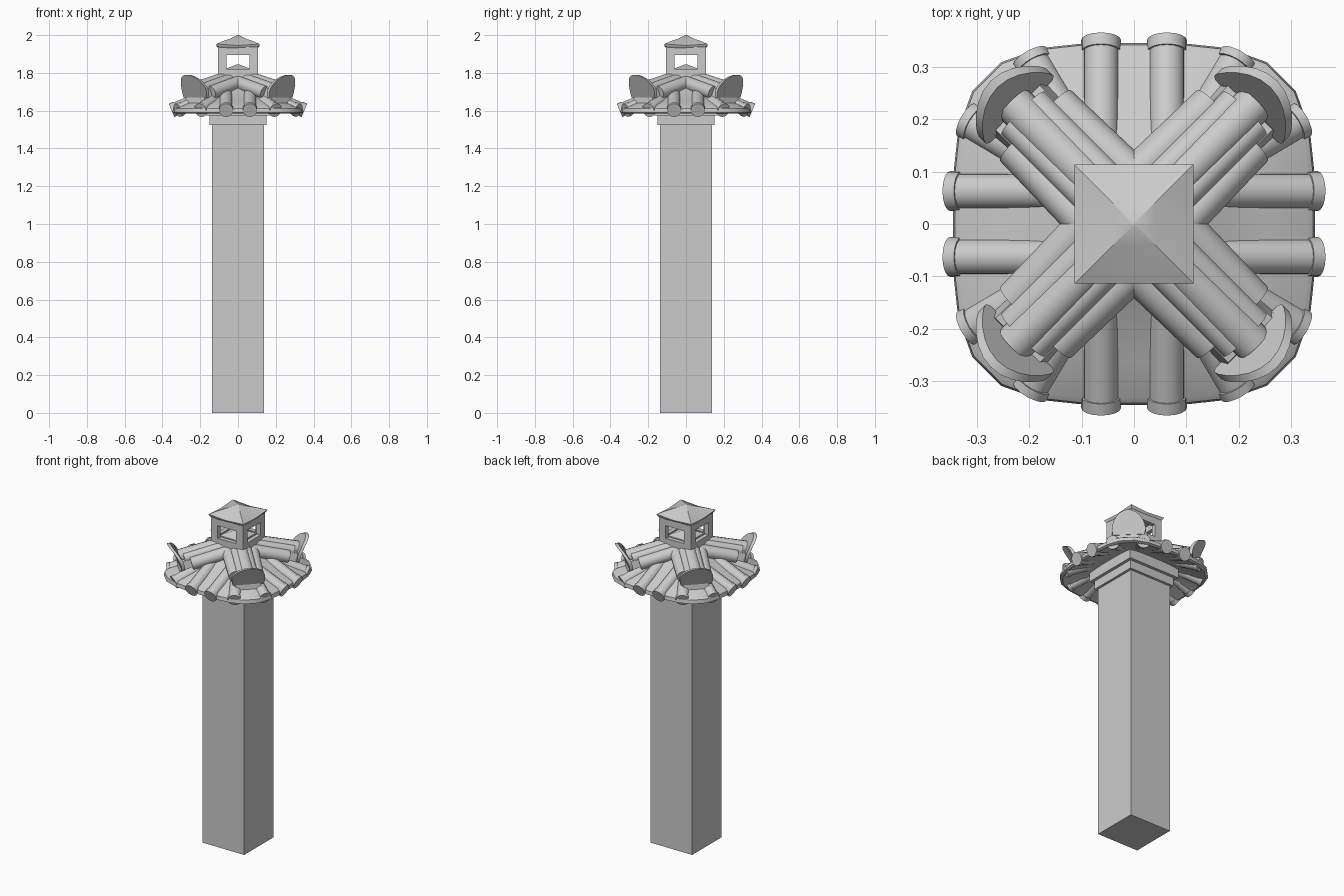
import bpy, bmesh, math
from mathutils import Vector, Matrix

if "Cube" in bpy.data.objects:
    bpy.data.objects.remove(bpy.data.objects["Cube"])

stone = bpy.data.materials.new("grey stone")
stone.use_nodes = True
GREY = (0.6, 0.6, 0.6, 1)
stone.diffuse_color = GREY
stone.node_tree.nodes["Principled BSDF"].inputs["Base Color"].default_value = GREY


def finish(bm, name, smooth=False, turn=0):
    bmesh.ops.recalc_face_normals(bm, faces=bm.faces)
    bm.transform(Matrix.Rotation(turn, 4, 'Z'))
    me = bpy.data.meshes.new(name)
    bm.to_mesh(me)
    bm.free()
    ob = bpy.data.objects.new(name, me)
    bpy.context.collection.objects.link(ob)
    me.materials.append(stone)
    if smooth:
        bpy.ops.object.select_all(action='DESELECT')
        ob.select_set(True)
        bpy.context.view_layer.objects.active = ob
        bpy.ops.object.shade_smooth_by_angle(angle=math.radians(35))
    return ob


def add_box(bm, x0, x1, y0, y1, z0, z1):
    m = Matrix.Translation(((x0 + x1) / 2, (y0 + y1) / 2, (z0 + z1) / 2))
    m = m @ Matrix.Diagonal((x1 - x0, y1 - y0, z1 - z0, 1))
    bmesh.ops.create_cube(bm, size=1, matrix=m)


def add_tube(bm, a, b, r, sides=16):
    a, b = Vector(a), Vector(b)
    d = b - a
    m = Matrix.Translation((a + b) / 2) @ d.to_track_quat('Z', 'Y').to_matrix().to_4x4()
    bmesh.ops.create_cone(bm, cap_ends=True, segments=sides, radius1=r, radius2=r,
                          depth=d.length, matrix=m)


def loft(bm, rings):
    """Skin a list of equal-length point rings and cap both ends."""
    vs = [[bm.verts.new(p) for p in ring] for ring in rings]
    n = len(vs[0])
    for lo, hi in zip(vs, vs[1:]):
        for i in range(n):
            bm.faces.new((lo[i], lo[(i + 1) % n], hi[(i + 1) % n], hi[i]))
    bm.faces.new(vs[0][::-1])
    bm.faces.new(vs[-1])


def round_square(half, z, n=32):
    pts = []
    for i in range(n):
        t = math.tau * (i + 0.5) / n
        c, s = math.cos(t), math.sin(t)
        k = half / (abs(c) ** 3.6 + abs(s) ** 3.6) ** (1 / 3.6)
        pts.append((k * c, k * s, z))
    return pts


def square(h, z, lift=0):
    # corners raised by lift, edge middles left low
    ring = [(1, 0), (1, 1), (0, 1), (-1, 1), (-1, 0), (-1, -1), (0, -1), (1, -1)]
    return [(h * x, h * y, z + lift * abs(x * y)) for x, y in ring]


# Square shaft and collar
bm = bmesh.new()
add_box(bm, -.137, .137, -.137, .137, 0, 1.55)
finish(bm, "shaft")
bm = bmesh.new()
add_box(bm, -.152, .152, -.152, .152, 1.525, 1.575)
add_box(bm, -.17, .17, -.17, .17, 1.575, 1.64)
finish(bm, "collar")

# Flared roof shell with a thin eave
bm = bmesh.new()
loft(bm, [round_square(h, z) for h, z in
          [(.15, 1.64), (.25, 1.615), (.333, 1.585), (.346, 1.59), (.343, 1.612), (.333, 1.62),
           (.26, 1.65), (.18, 1.69), (.1, 1.74), (.03, 1.79)]])
finish(bm, "roof_shell", True)

for k in range(4):
    turn = k * math.pi / 2

    # Round roof tiles with wider end caps: two straight, two splayed on each side
    bm = bmesh.new()
    for s in (-1, 1):
        for start, end in (((.063 * s, .08), (.063 * s, .352)),
                           ((.095 * s, .14), (.199 * s, .318))):
            a = Vector((*start, 1.715 if start[1] < .1 else 1.685))
            b = Vector((*end, 1.602))
            add_tube(bm, a, b, .034)
            add_tube(bm, b.lerp(a, .08), b, .038)
    finish(bm, "roof_tiles", True, turn)

    # Corner ridge: raised middle band between two round rows
    corner = turn + math.pi / 4
    bm = bmesh.new()
    for s in (-1, 1):
        add_tube(bm, (.04, .066 * s, 1.755), (.265, .06 * s, 1.695), .036)
        add_tube(bm, (.04, .03 * s, 1.78), (.30, .03 * s, 1.715), .028)
    add_tube(bm, (0, 0, 1.79), (.325, 0, 1.715), .038, 12)
    finish(bm, "corner_ridge", True, corner)

    # Block under the ridge end
    bm = bmesh.new()
    loft(bm, [[(x, w * s, z) for x, z, s in ((.2, 1.64, 1), (.325, 1.64, 1),
                                           (.315, 1.71, .8), (.2, 1.73, .8))]
              for w in (-.075, .075)])
    finish(bm, "ridge_end_block", False, corner)

    # Arched plate leaning outward at the ridge end
    bm = bmesh.new()
    outline = [(-.085, 0)] + [(-.092 * math.cos(math.pi * i / 12),
                               .03 + .09 * math.sin(math.pi * i / 12))
                              for i in range(13)] + [(.085, 0)]
    loft(bm, [[(.305 + off + 4.5 * h * h, w, 1.67 + h) for w, h in outline]
              for off in (0, .018)])
    finish(bm, "ridge_end_plate", True, corner)

    # Lantern wall around its window
    bm = bmesh.new()
    add_box(bm, -.105, .105, -.105, -.08, 1.74, 1.82)
    add_box(bm, -.105, .105, -.105, -.08, 1.895, 1.94)
    for s in (-1, 1):
        x = sorted((.06 * s, .105 * s))
        add_box(bm, *x, -.105, -.08, 1.82, 1.895)
    bmesh.ops.remove_doubles(bm, verts=bm.verts, dist=.0001)
    finish(bm, "lantern_wall", False, turn)

# Small cap where the ridges meet
bm = bmesh.new()
loft(bm, [square(.08, 1.77), square(.07, 1.82), square(.005, 1.845)])
finish(bm, "ridge_crown")

# Lantern roof with upturned corners
bm = bmesh.new()
loft(bm, [square(.1, 1.93), square(.112, 1.937, .008), square(.114, 1.945, .008),
          square(.074, 1.966, .004), square(.04, 1.982), square(.004, 2.0)])
finish(bm, "lantern_roof", True)
